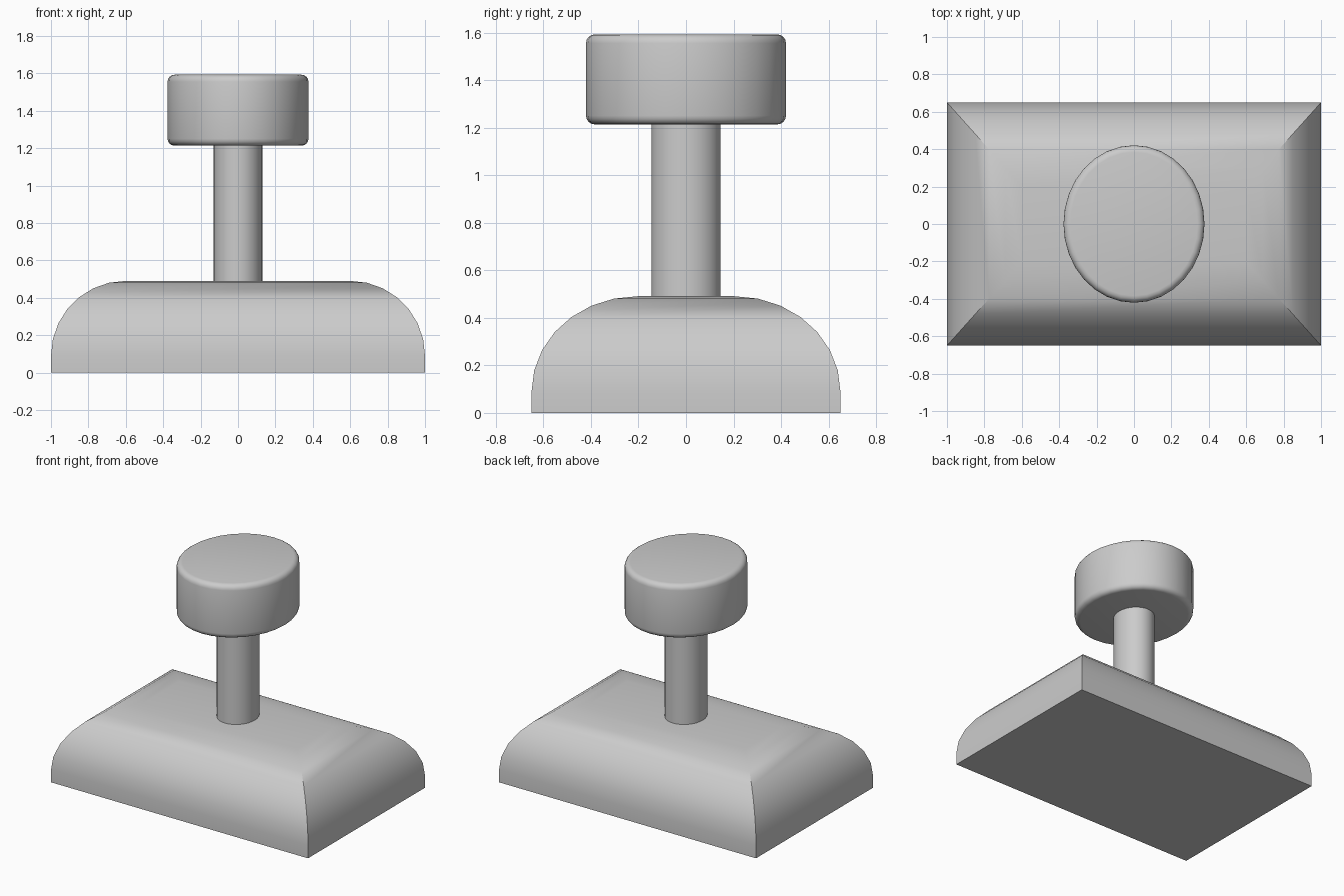
import bpy, bmesh, math

if "Cube" in bpy.data.objects:
    bpy.data.objects.remove(bpy.data.objects["Cube"])


def finish(bm, name):
    bmesh.ops.recalc_face_normals(bm, faces=bm.faces)
    mesh = bpy.data.meshes.new(name)
    bm.to_mesh(mesh)
    bm.free()
    obj = bpy.data.objects.new(name, mesh)
    bpy.context.collection.objects.link(obj)
    bpy.ops.object.select_all(action='DESELECT')
    obj.select_set(True)
    bpy.context.view_layer.objects.active = obj
    bpy.ops.object.shade_smooth_by_angle(angle=math.radians(30))
    return obj


def loft(name, rings):
    """Skin a stack of equal-length point rings and cap both ends."""
    bm = bmesh.new()
    loops = [[bm.verts.new(p) for p in ring] for ring in rings]
    n = len(loops[0])
    for a, b in zip(loops, loops[1:]):
        for i in range(n):
            j = (i + 1) % n
            bm.faces.new((a[i], a[j], b[j], b[i]))
    bm.faces.new(loops[0][::-1])
    bm.faces.new(loops[-1])
    return finish(bm, name)


def rectangle(x, y, z):
    return [(-x, -y, z), (x, -y, z), (x, y, z), (-x, y, z)]


def oval(rx, ry, z, n=32):
    return [(rx * math.cos(2 * math.pi * i / n),
             ry * math.sin(2 * math.pi * i / n), z) for i in range(n)]


# Base: rectangular block with mitred, quarter-round sides
rings = [rectangle(1, 0.65, 0)]
for i in range(8):
    a = math.pi / 2 * i / 7
    inset = 1 - math.cos(a)
    rings.append(rectangle(1 - 0.40 * inset, 0.65 - 0.446 * inset,
                           0.09 + 0.401 * math.sin(a)))
loft("base", rings)

# Stem: slightly oval column
loft("stem", [oval(0.131, 0.146, 0.45), oval(0.131, 0.146, 1.25)])

# Knob: oval drum with rounded rims
r, rx, ry, bottom, top, steps = 0.037, 0.377, 0.421, 1.214, 1.593, 4
angles = [math.pi / 2 * i / steps for i in range(steps + 1)]
rim = [(r * (1 - math.sin(a)), r * (1 - math.cos(a))) for a in angles]
rings = [oval(rx - d, ry - d, bottom + h) for d, h in rim]
rings += [oval(rx - d, ry - d, top - h) for d, h in reversed(rim)]
loft("knob", rings)
